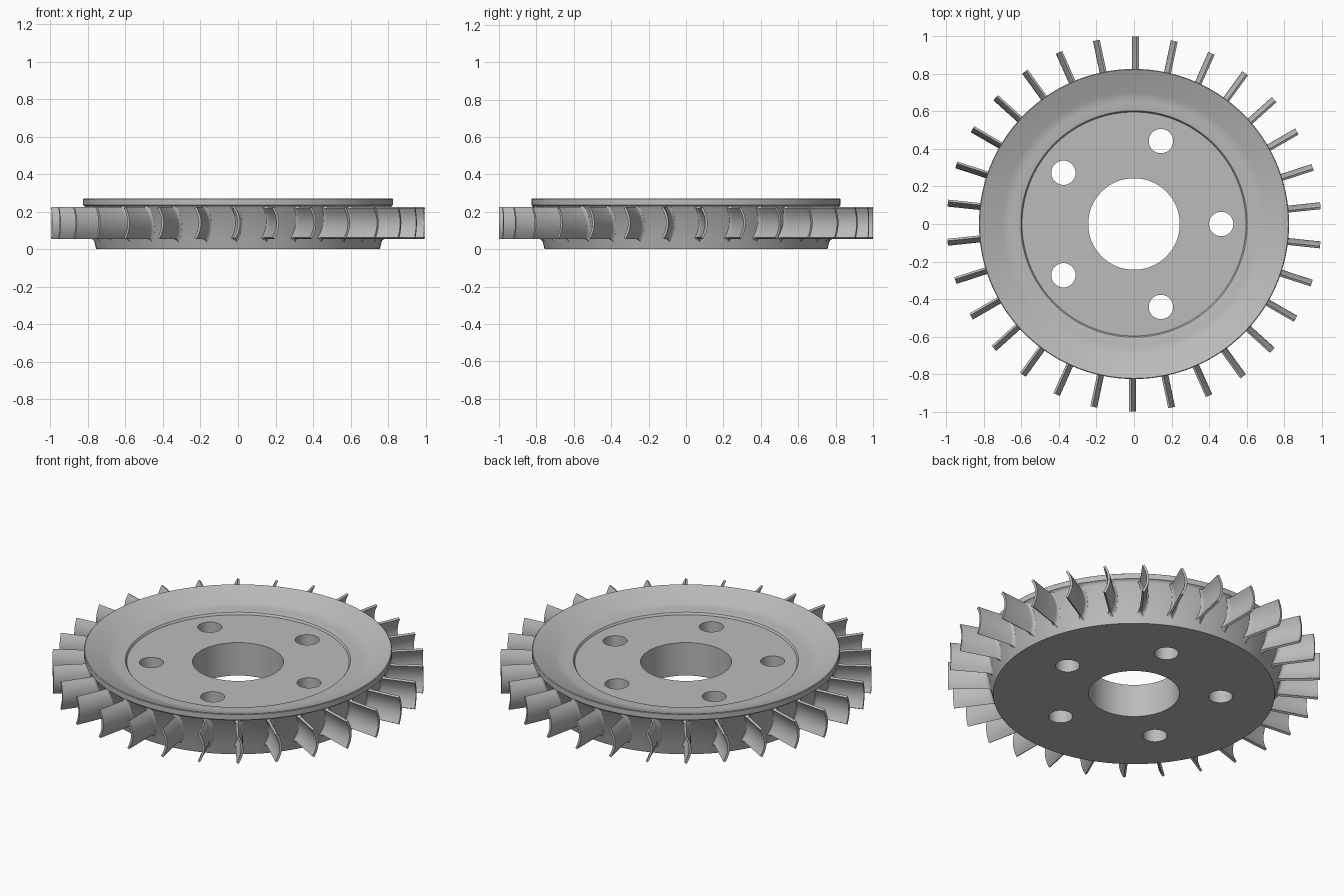
import bpy, bmesh, math
from mathutils import Matrix, Vector

cube = bpy.data.objects.get("Cube")
if cube:
    bpy.data.objects.remove(cube, do_unlink=True)

BLADES, HOLES, SEGMENTS = 30, 5, 120

grey = bpy.data.materials.new("machined grey")
grey.use_nodes = True
COLOUR = (0.5, 0.5, 0.5, 1)
grey.diffuse_color = COLOUR
grey.node_tree.nodes["Principled BSDF"].inputs["Base Color"].default_value = COLOUR


def make_object(name, bm):
    bmesh.ops.recalc_face_normals(bm, faces=bm.faces)
    mesh = bpy.data.meshes.new(name)
    bm.to_mesh(mesh)
    bm.free()
    mesh.materials.append(grey)
    obj = bpy.data.objects.new(name, mesh)
    bpy.context.collection.objects.link(obj)
    return obj


def activate(obj):
    bpy.ops.object.select_all(action="DESELECT")
    obj.select_set(True)
    bpy.context.view_layer.objects.active = obj


def smooth(obj):
    activate(obj)
    bpy.ops.object.shade_smooth_by_angle(angle=math.radians(30))


def skin(bm, rings):
    """Join closed rings of vertices with quads."""
    for a, b in zip(rings, rings[1:]):
        n = len(a)
        for i in range(n):
            j = (i + 1) % n
            bm.faces.new((a[i], a[j], b[j], b[i]))


# Dished wheel body, revolved around its bore
profile = [(0.244, 0), (0.756, 0), (0.77, 0.055), (0.812, 0.222),
           (0.819, 0.232), (0.827, 0.236), (0.827, 0.267), (0.823, 0.27),
           (0.7, 0.22), (0.685, 0.215), (0.668, 0.212), (0.65, 0.21),
           (0.612, 0.209), (0.604, 0.207), (0.6, 0.202), (0.597, 0.195),
           (0.244, 0.195)]
bm = bmesh.new()
rings = []
for k in range(SEGMENTS):
    a = math.tau * k / SEGMENTS
    rings.append([bm.verts.new((r * math.cos(a), r * math.sin(a), z)) for r, z in profile])
skin(bm, rings + rings[:1])
body = make_object("wheel_body", bm)

# Bolt holes cut through the central disc
bm = bmesh.new()
for k in range(HOLES):
    a = math.tau * k / HOLES
    place = Matrix.Translation((0.465 * math.cos(a), 0.465 * math.sin(a), 0.1))
    bmesh.ops.create_cone(bm, cap_ends=True, segments=40, radius1=0.065,
                          radius2=0.065, depth=0.5, matrix=place)
cutter = make_object("bolt_hole_cutter", bm)
cutter.hide_render = True
cut = body.modifiers.new("bolt_holes", "BOOLEAN")
cut.operation = "DIFFERENCE"
cut.solver = "EXACT"
cut.object = cutter
activate(body)
bpy.ops.object.modifier_apply(modifier=cut.name)
bpy.data.objects.remove(cutter, do_unlink=True)
smooth(body)


# Curved blades, each lofted outward from a filleted root
def blade_section(extra):
    """Crescent outline as (tangent, height) points, widened by extra."""
    half, bulge, thick = 0.081, 0.025, 0.0065 + extra
    steps = 10
    sides = ([], [])
    for i in range(steps + 1):
        u = 2 * i / steps - 1
        centre = Vector((0.005 - bulge * u * u, 0.14 + u * (half + extra)))
        normal = Vector((half, 2 * bulge * u)).normalized()
        sides[0].append(centre + normal * thick)
        sides[1].append(centre - normal * thick)
    return sides[0] + sides[1][::-1]


def wall_radius(z):
    return 0.756 + 0.252 * z


bm = bmesh.new()
root = [(-0.02, 0.014), (0, 0.012), (0.004, 0.006), (0.01, 0.002), (0.018, 0)]
for k in range(BLADES):
    turn = Matrix.Rotation(math.tau * k / BLADES + math.pi / 2, 3, "Z")
    rings = []
    for offset, extra in root:
        rings.append([bm.verts.new(turn @ Vector((wall_radius(z) + offset, t, z)))
                      for t, z in blade_section(extra)])
    rings.append([bm.verts.new(turn @ Vector((0.999, t, z))) for t, z in blade_section(0)])
    skin(bm, rings)
    # Cap both ends with strips across the crescent
    for ring in (rings[0], rings[-1]):
        n = len(ring)
        for i in range(n // 2 - 1):
            bm.faces.new((ring[i], ring[i + 1], ring[n - 2 - i], ring[n - 1 - i]))
smooth(make_object("blades", bm))
